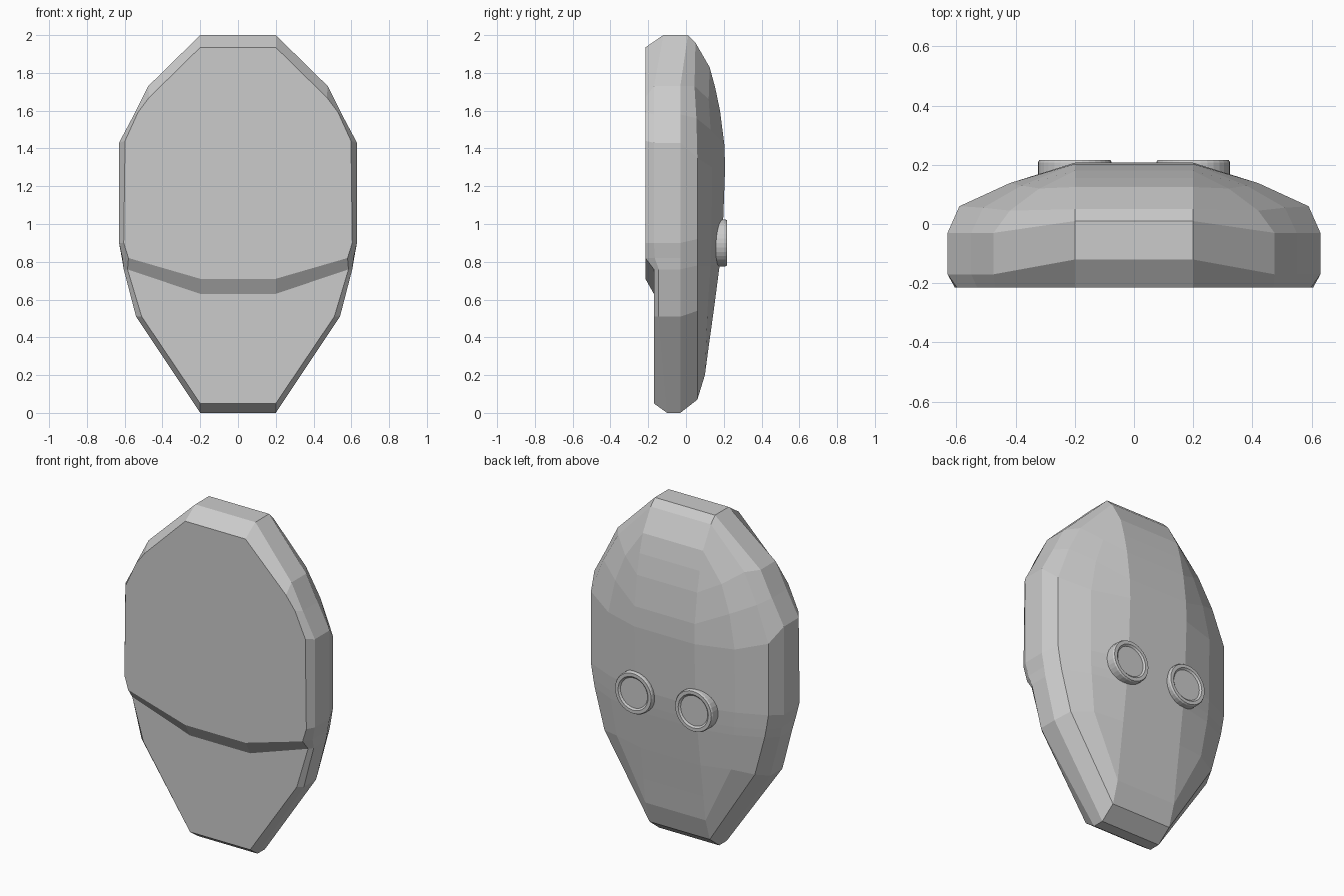
import bpy, bmesh, math

if "Cube" in bpy.data.objects:
    bpy.data.objects.remove(bpy.data.objects["Cube"])

# Half outlines (x, y, z) of each ring, bottom to top, ordered front to back
X = 0.2
front = [(X, -.17, .05), (.51, -.17, .51), (.585, -.17, .76), (.58, -.215, .82), (.605, -.215, .9),
         (.598, -.215, 1.44), (.53, -.215, 1.59), (.47, -.215, 1.67), (X, -.215, 1.935)]
rim = [(X, -.10, 0), (.54, -.145, .51), (.605, -.145, .76), (.612, -.165, .82), (.63, -.17, .9),
       (.63, -.17, 1.43), (.55, -.17, 1.58), (.475, -.17, 1.73), (X, -.12, 2)]
side = [(X, -.03, 0), (.54, -.03, .51), (.605, -.03, .76), (.615, -.03, .82), (.63, -.03, .9),
        (.63, -.03, 1.43), (.55, -.03, 1.58), (.475, -.03, 1.73), (X, .01, 2)]
shoulder = [(X, .06, .07), (.50, .06, .54), (.565, .06, .78), (.575, .06, .83), (.59, .06, .92),
            (.59, .06, 1.35), (.51, .055, 1.56), (.42, .045, 1.73), (X, .05, 1.96)]
slope = [(X, .10, .2), (.38, .115, .56), (.41, .13, .78), (.415, .132, .83), (.42, .135, .92),
         (.42, .138, 1.3), (.38, .13, 1.5), (.32, .12, 1.66), (X, .125, 1.83)]
back = [(X, .12, .35), (X, .148, .55), (X, .178, .78), (X, .184, .83), (X, .193, .92),
        (X, .207, 1.3), (X, .203, 1.42), (X, .18, 1.6), (X, .155, 1.72)]


def finish(bm, name):
    bmesh.ops.recalc_face_normals(bm, faces=bm.faces)
    mesh = bpy.data.meshes.new(name)
    bm.to_mesh(mesh)
    bm.free()
    ob = bpy.data.objects.new(name, mesh)
    bpy.context.collection.objects.link(ob)
    return ob


# Faceted shell, with the two halves joined by a central strip
bm = bmesh.new()
halves = [[[bm.verts.new((s * x, y, z)) for x, y, z in ring]
           for ring in (front, rim, side, shoulder, slope, back)] for s in (1, -1)]
R, L = halves
n = len(front)
for h in halves:
    for a, b in zip(h, h[1:]):
        for i in range(n - 1):
            bm.faces.new((a[i], a[i + 1], b[i + 1], b[i]))
for k in range(5):
    for i in (0, n - 1):
        bm.faces.new((R[k][i], R[k + 1][i], L[k + 1][i], L[k][i]))
for i in range(n - 1):
    bm.faces.new((R[5][i], R[5][i + 1], L[5][i + 1], L[5][i]))

# Stepped front: lower panel, sloped step, raised upper panel
low = [bm.verts.new((s * X, -.17, .63)) for s in (1, -1)]
high = [bm.verts.new((s * X, -.215, .71)) for s in (1, -1)]
bm.faces.new(R[0][:3] + low + L[0][:3][::-1])
bm.faces.new(R[0][3:] + L[0][3:][::-1] + high[::-1])
bm.faces.new(low + high[::-1])
for j, h in enumerate(halves):
    bm.faces.new((low[j], h[0][2], h[0][3], high[j]))
finish(bm, "shell")

# Round pads on the back with a raised rim and dished face
for s, name in ((1, "right_pad"), (-1, "left_pad")):
    bm = bmesh.new()
    N = 32
    rings = []
    for r, y in ((.125, .13), (.125, .208), (.12, .217), (.1, .217), (.09, .208)):
        rings.append([bm.verts.new((s * X + r * math.cos(2 * math.pi * i / N), y,
                                    .9 + r * math.sin(2 * math.pi * i / N))) for i in range(N)])
    for a, b in zip(rings, rings[1:]):
        for i in range(N):
            j = (i + 1) % N
            bm.faces.new((a[i], a[j], b[j], b[i]))
    bm.faces.new(rings[0])
    bm.faces.new(rings[-1])
    finish(bm, name)
